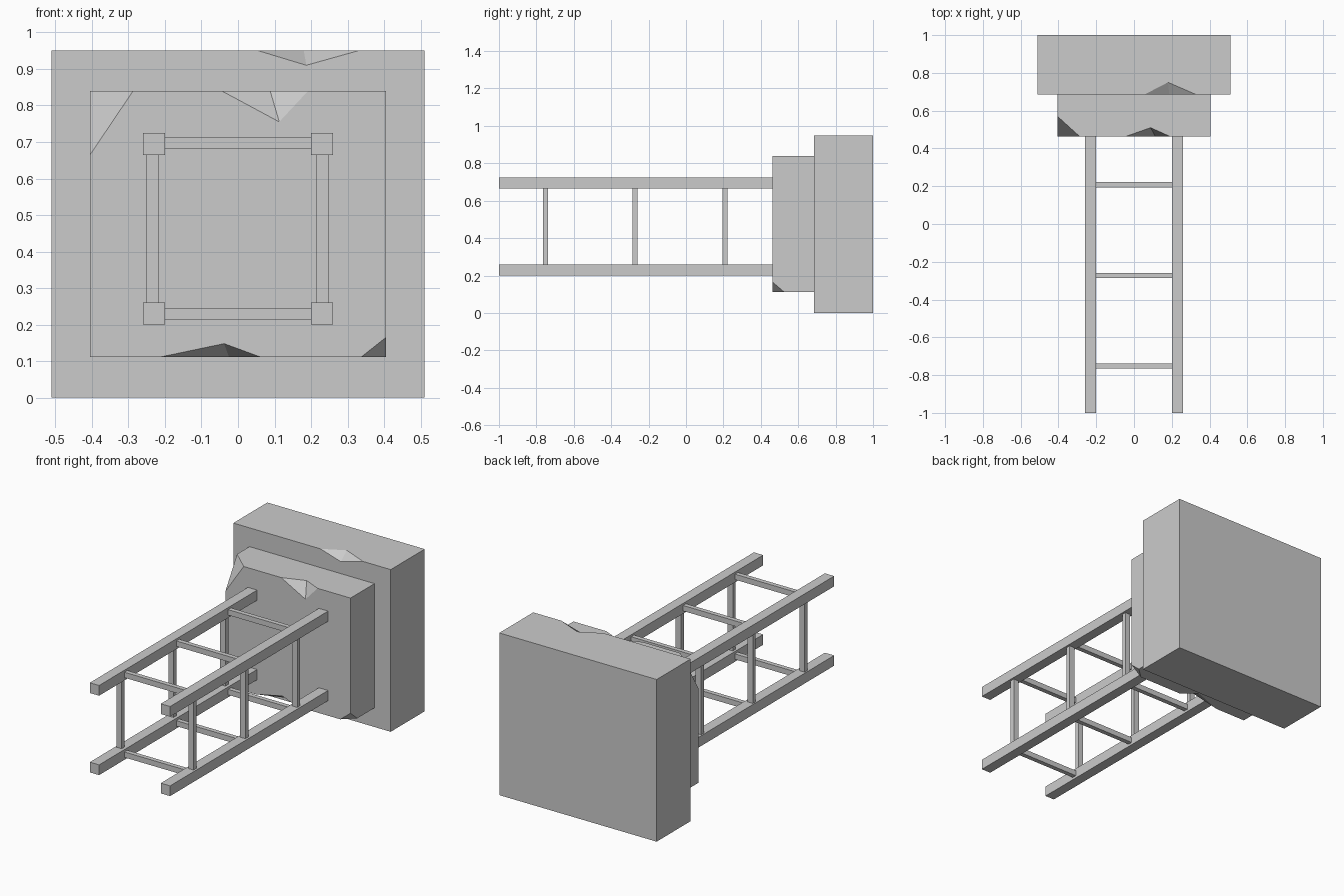
import bpy, bmesh
from mathutils import Vector

if "Cube" in bpy.data.objects:
    bpy.data.objects.remove(bpy.data.objects["Cube"])


def make_object(name, bm):
    mesh = bpy.data.meshes.new(name)
    bm.to_mesh(mesh)
    bm.free()
    ob = bpy.data.objects.new(name, mesh)
    bpy.context.collection.objects.link(ob)
    return ob


def box(name, lo, hi):
    lo, hi = Vector(lo), Vector(hi)
    bm = bmesh.new()
    bmesh.ops.create_cube(bm, size=1)
    bmesh.ops.scale(bm, vec=hi - lo, verts=bm.verts)
    bmesh.ops.translate(bm, vec=(lo + hi) / 2, verts=bm.verts)
    return make_object(name, bm)


def cut(target, points):
    bm = bmesh.new()
    verts = [bm.verts.new(p) for p in points]
    bmesh.ops.convex_hull(bm, input=verts)
    bmesh.ops.recalc_face_normals(bm, faces=bm.faces)
    cutter = make_object(target.name + "_chip_cutter", bm)
    cutter.hide_render = True
    cutter.display_type = 'WIRE'
    mod = target.modifiers.new("chip", 'BOOLEAN')
    mod.operation = 'DIFFERENCE'
    mod.solver = 'EXACT'
    mod.object = cutter


def edge_chip(target, a, b, c, d, s=0.3):
    """V-notch: a, b on the edge, c-d the valley; grown outward past the faces."""
    a, b, c, d = map(Vector, (a, b, c, d))
    mid = (c + d) / 2
    cut(target, [a + (a - mid) * s, b + (b - mid) * s,
                 c + (c - d) * s, d + (d - c) * s])


def corner_chip(target, corner, p, q, r, s=1.4):
    """Flat cut through p, q, r removing the corner."""
    pts = [Vector(v) for v in (corner, p, q, r)]
    mid = (pts[1] + pts[2] + pts[3]) / 3
    cut(target, [mid + (v - mid) * s for v in pts])


# Stepped stone base with chipped edges
F, M = 0.463, 0.685
large = box("large_block", (-0.51, M, 0), (0.51, 1.0, 0.95))
edge_chip(large, (0.055, M, 0.95), (0.33, M, 0.95), (0.18, 0.75, 0.95), (0.187, M, 0.91))

small = box("small_block", (-0.405, F, 0.112), (0.405, M + 0.002, 0.84))
corner_chip(small, (-0.405, F, 0.84),
            (-0.405, F, 0.665), (-0.287, F, 0.84), (-0.405, 0.57, 0.84))
corner_chip(small, (0.405, F, 0.112),
            (0.338, F, 0.112), (0.405, F, 0.165), (0.405, 0.525, 0.112))
edge_chip(small, (-0.045, F, 0.84), (0.192, F, 0.84), (0.088, 0.51, 0.84), (0.113, F, 0.755))
edge_chip(small, (-0.21, F, 0.112), (0.06, F, 0.112), (-0.025, 0.53, 0.112), (-0.038, F, 0.148))

# Four long rails
for side, x in (("left", -0.23), ("right", 0.23)):
    for level, z in (("lower", 0.23), ("upper", 0.695)):
        box(f"{side}_{level}_rail", (x - 0.03, -1, z - 0.03), (x + 0.03, F, z + 0.03))

# Rungs tying the rails together in three rings
for i, y in enumerate((-0.752, -0.272, 0.208)):
    y0, y1 = y - 0.0135, y + 0.0135
    for level, z in (("lower", 0.23), ("upper", 0.697)):
        box(f"{level}_rung_{i}", (-0.205, y0, z - 0.016), (0.205, y1, z + 0.016))
    for side, x in (("left", -0.235), ("right", 0.231)):
        box(f"{side}_rung_{i}", (x - 0.017, y0, 0.255), (x + 0.017, y1, 0.67))
